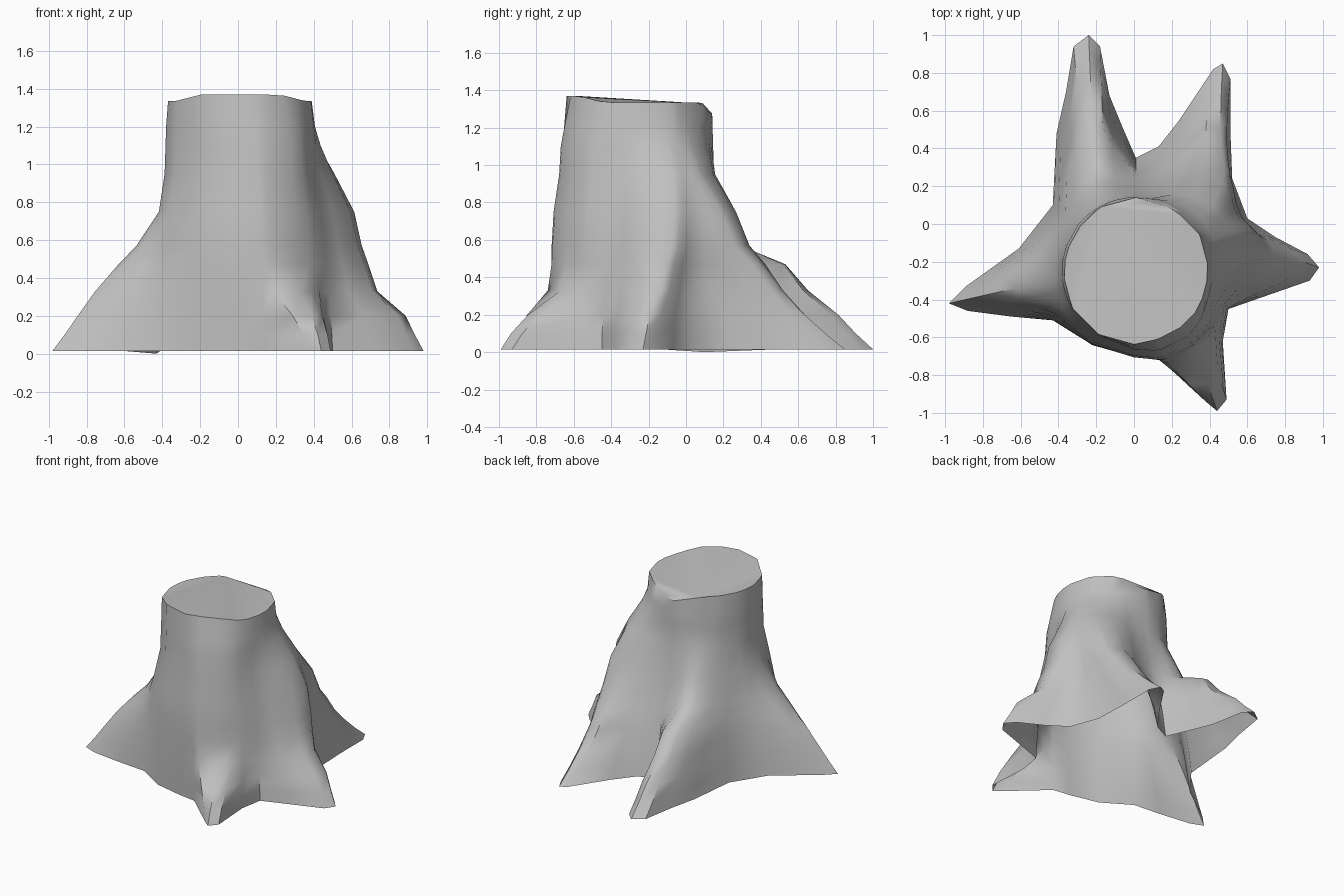
import bpy, bmesh, math

cube = bpy.data.objects.get("Cube")
if cube:
    bpy.data.objects.remove(cube)

AXIS = (0.01, -0.25)
RIM = 0.39
LEVELS = (0.015, 0.1, 0.2, 0.33, 0.47, 0.57, 0.75, 0.95, 1.1, 1.2)
TRUNK = (.46, .46, .46, .455, .45, .445, .43, .4, .395, .392)
VALLEY = (0, .08, .2, .35, .5, .65, .8, 1, 1, 1)

# Swellings of the trunk: direction, then extra radius at each level
SHOULDERS = [
    (30, (.08, .09, .1, .12, .15, .18, .18, .14, .05, .01)),
    (-58, (.05, .05, .05, .05, .05, .05, .05, .05, .045, .025)),
]

# Each root: the angles where its side and its ridge meet the trunk, how far
# the ridge has drawn in at each level, then its ground outline, anticlockwise
ROOTS = [
    (-22, 20, (0, .1, .21, .56, .7, .83, .9, 1, 1, 1),
     [(.5, -.45), (.7, -.38), (.93, -.3), (.98, -.23), (.92, -.16), (.75, -.07),
      (.6, .03), (.52, .24)]),
    (33, 40, (0, .14, .29, .47, .63, .78, .88, 1, 1, 1),
     [(.51, .5), (.51, .77), (.47, .85), (.42, .82), (.24, .55), (.13, .41)]),
    (90, 118, (0, .11, .22, .41, .55, .83, .92, 1, 1, 1),
     [(.01, .35), (-.06, .51), (-.13, .68), (-.18, .94), (-.24, 1), (-.32, .94),
      (-.36, .7), (-.41, .48)]),
    (141, 186, (0, .12, .25, .42, .64, .81, 1, 1, 1, 1),
     [(-.43, .1), (-.61, -.13), (-.89, -.33), (-.98, -.42), (-.88, -.46), (-.65, -.49)]),
    (211, 308, (0, .16, .43, .93, 1, 1, 1, 1, 1, 1),
     [(-.43, -.51), (-.22, -.64), (0, -.69), (.13, -.71), (.38, -.94), (.44, -.99),
      (.49, -.93), (.47, -.62)]),
]


def clamp(t):
    return min(max(t, 0), 1)


def reach(point):
    return math.dist(point, AXIS)


def around(angle, radius):
    return AXIS[0] + radius * math.cos(angle), AXIS[1] + radius * math.sin(angle)


def trunk_point(angle, level):
    radius = TRUNK[level]
    for direction, extra in SHOULDERS:
        away = math.remainder(angle - math.radians(direction), math.tau)
        if abs(away) < math.pi / 4:
            radius += extra[level] * math.cos(2 * away)
    return around(angle, radius)


def rim_point(angle):
    """Point of the twelve-sided cut edge, high in front and notched behind."""
    twelfth = math.pi / 6
    radius = RIM * math.cos(twelfth / 2) / math.cos(angle % twelfth - twelfth / 2)
    s = math.sin(angle)
    z = 1.335 + 0.035 * clamp((-s - 0.5) / 0.36) - 0.06 * clamp((s - 0.87) / 0.13)
    return *around(angle, radius), z


def column(bm, spread, ridge, x, y):
    """Line of vertices climbing from the ground outline to the cut edge."""
    weight = clamp((reach((x, y)) - 0.45) / 0.25)
    own = math.atan2(y - AXIS[1], x - AXIS[0])
    angle = own + math.remainder(spread - own, math.tau) * weight
    verts = []
    for level, z in enumerate(LEVELS):
        f = VALLEY[level] + (ridge[level] - VALLEY[level]) * weight
        tx, ty = trunk_point(angle, level)
        verts.append(bm.verts.new((x + (tx - x) * f, y + (ty - y) * f, z)))
    verts.append(bm.verts.new(rim_point(angle)))
    return verts


# Bark: columns joined around the trunk, open underneath
bm = bmesh.new()
columns = []
ends = [root[0] for root in ROOTS[1:]] + [ROOTS[0][0] + 360]
for (start, middle, ridge, outline), end in zip(ROOTS, ends):
    tip = outline.index(max(outline, key=reach))
    for i, (x, y) in enumerate(outline):
        if i < tip:
            spread = start + (middle - start) * i / tip
        else:
            spread = middle + (end - middle) * (i - tip) / (len(outline) - tip)
        columns.append(column(bm, math.radians(spread), ridge, x, y))
for a, b in zip(columns, columns[1:] + columns[:1]):
    for i in range(len(LEVELS)):
        bm.faces.new((a[i], b[i], b[i + 1], a[i + 1]))

# One low spot of the ground edge
columns[22][0].co.z = 0

# Cut top: a fan from one point at the back
rim = [c[-1] for c in columns]
rim = rim[18:] + rim[:18]
for a, b in zip(rim[1:], rim[2:]):
    bm.faces.new((rim[0], a, b))

mesh = bpy.data.meshes.new("tree_stump")
bm.to_mesh(mesh)
bm.free()
stump = bpy.data.objects.new("tree_stump", mesh)
bpy.context.collection.objects.link(stump)

grey = bpy.data.materials.new("plain_grey")
grey.use_nodes = True
grey.diffuse_color = (0.53, 0.53, 0.53, 1)
grey.node_tree.nodes["Principled BSDF"].inputs["Base Color"].default_value = grey.diffuse_color
mesh.materials.append(grey)

bpy.context.view_layer.objects.active = stump
stump.select_set(True)
bpy.ops.object.shade_smooth_by_angle(angle=math.radians(45))
